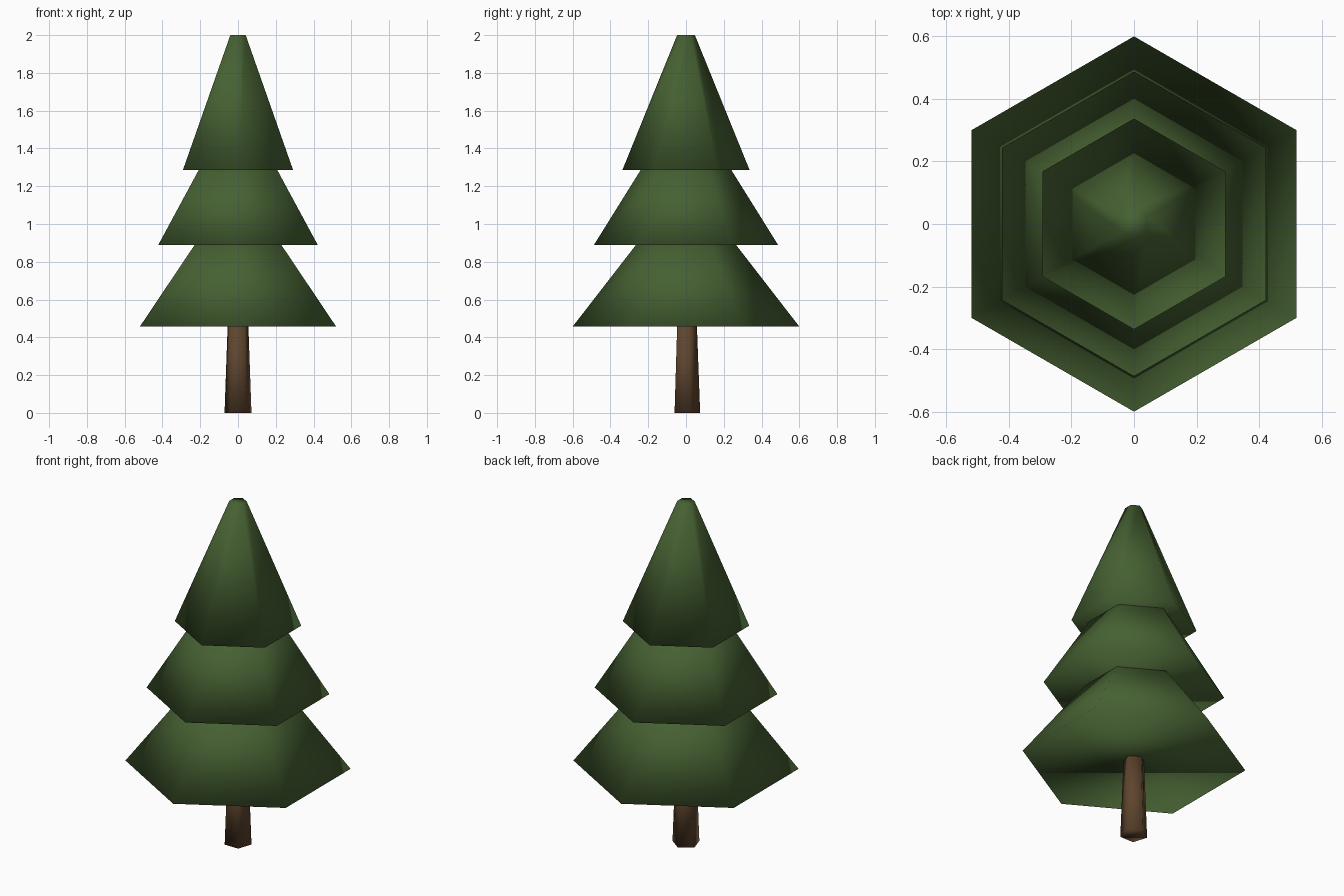
import bpy, bmesh, math

if "Cube" in bpy.data.objects:
    bpy.data.objects.remove(bpy.data.objects["Cube"])


def material(name, color):
    m = bpy.data.materials.new(name)
    m.diffuse_color = (*color, 1)
    m.use_nodes = True
    m.node_tree.nodes["Principled BSDF"].inputs["Base Color"].default_value = m.diffuse_color
    return m


def frustum(name, sides, r0, z0, r1, z1, mat):
    """Closed tapered prism with one corner pointing to +y, smooth shaded."""
    bm = bmesh.new()
    rings = []
    for r, z in ((r0, z0), (r1, z1)):
        angles = [math.pi / 2 + math.tau * i / sides for i in range(sides)]
        rings.append([bm.verts.new((r * math.cos(a), r * math.sin(a), z)) for a in angles])
    low, high = rings
    for i in range(sides):
        j = (i + 1) % sides
        bm.faces.new((low[i], low[j], high[j], high[i]))
    bm.faces.new(low[::-1])
    bm.faces.new(high)
    for f in bm.faces:
        f.smooth = True
    mesh = bpy.data.meshes.new(name)
    bm.to_mesh(mesh)
    bm.free()
    mesh.materials.append(mat)
    bpy.context.collection.objects.link(bpy.data.objects.new(name, mesh))


bark = material("bark brown", (0.114, 0.060, 0.027))
needles = material("needle green", (0.061, 0.119, 0.032))

# Five-sided tapering trunk
frustum("trunk", 5, 0.075, 0.0, 0.057, 0.48, bark)

# Three stacked six-sided foliage tiers; lower tops tuck into the tier above
frustum("lower_foliage", 6, 0.60, 0.457, 0.245, 0.915, needles)
frustum("middle_foliage", 6, 0.487, 0.89, 0.225, 1.31, needles)
frustum("upper_foliage", 6, 0.337, 1.285, 0.047, 2.0, needles)
